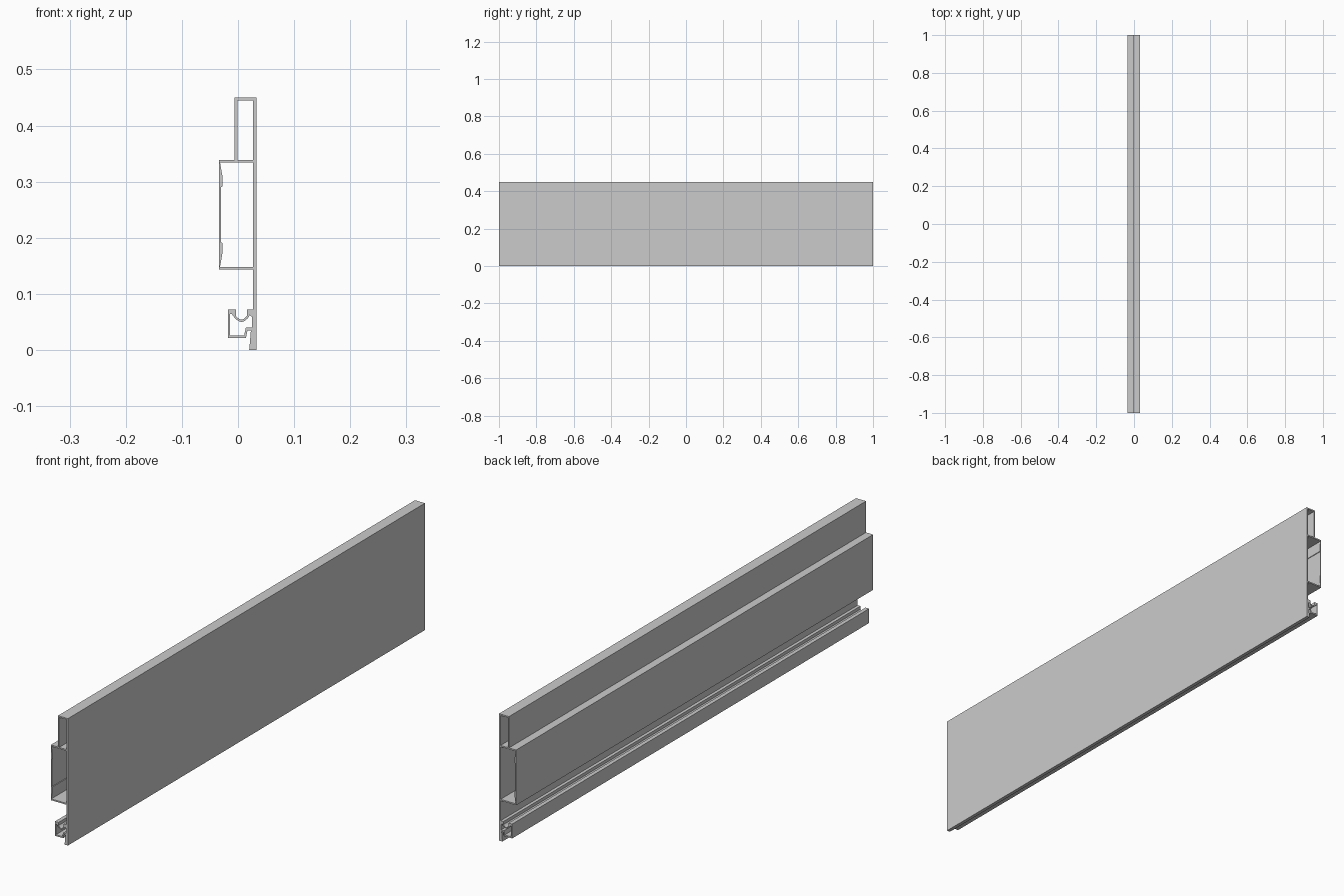
import bpy, bmesh
from math import sin, pi

if "Cube" in bpy.data.objects:
    bpy.data.objects.remove(bpy.data.objects["Cube"])


def sag(x0, x1, z, depth, n=8):
    """Points of a shallow dip running from x0 to x1."""
    return [(x0 + (x1 - x0) * i / n, z - depth * sin(pi * i / n)) for i in range(n + 1)]


def box(x0, x1, z0, z1):
    return [(x0, z0), (x1, z0), (x1, z1), (x0, z1)]


def extrude_profile(name, loops, half_length):
    """Fill the outline minus its hollows and extrude it along y."""
    curve = bpy.data.curves.new(name, 'CURVE')
    curve.dimensions = '2D'
    curve.fill_mode = 'BOTH'
    curve.extrude = half_length
    for loop in loops:
        s = curve.splines.new('POLY')
        s.points.add(len(loop) - 1)
        for p, (x, z) in zip(s.points, loop):
            p.co = (x, z, 0, 1)
        s.use_cyclic_u = True
    obj = bpy.data.objects.new(name, curve)
    bpy.context.collection.objects.link(obj)
    obj.rotation_euler.x = pi / 2
    bpy.context.view_layer.objects.active = obj
    obj.select_set(True)
    bpy.ops.object.convert(target='MESH')
    obj = bpy.context.object
    bpy.ops.object.transform_apply(location=False, rotation=True, scale=False)
    # weld caps to walls
    bm = bmesh.new()
    bm.from_mesh(obj.data)
    bmesh.ops.remove_doubles(bm, verts=bm.verts, dist=1e-5)
    bmesh.ops.recalc_face_normals(bm, faces=bm.faces)
    bm.to_mesh(obj.data)
    bm.free()
    bpy.ops.object.shade_smooth_by_angle(angle=0.5)
    return obj


# outer outline: foot, face plate, upper box, middle box, grooved gutter
outline = [(0.020, 0), (0.033, 0), (0.033, 0.45), (-0.006, 0.45),
           (-0.006, 0.339), (-0.034, 0.339), (-0.034, 0.143), (0.027, 0.143),
           (0.027, 0.072), (0.016, 0.072)]
outline += sag(0.016, -0.004, 0.061, 0.007)
outline += [(-0.004, 0.072), (-0.018, 0.072), (-0.018, 0.021),
            (0.014, 0.021), (0.017, 0.035), (0.023, 0.035)]

# upper hollow
upper = box(-0.001, 0.027, 0.339, 0.445)

# middle hollow, with two thickened ribs on the back wall
mid = (0.334 + 0.148) / 2
half_wall = [(-0.032, 0.093), (-0.028, 0.070), (-0.028, 0.050), (-0.030, 0.049)]
middle = [(0.027, 0.148), (0.027, 0.334)]
middle += [(x, mid + d) for x, d in half_wall]
middle += [(x, mid - d) for x, d in reversed(half_wall)]

# gutter hollow under the groove
gutter = [(-0.014, 0.026), (0.011, 0.026), (0.014, 0.040), (0.025, 0.040),
          (0.025, 0.059), (0.021, 0.062)]
gutter += sag(0.018, -0.006, 0.057, 0.007)
gutter += [(-0.011, 0.064), (-0.014, 0.064)]

extrude_profile("rail_extrusion", [outline, upper, middle, gutter], 1.0)
